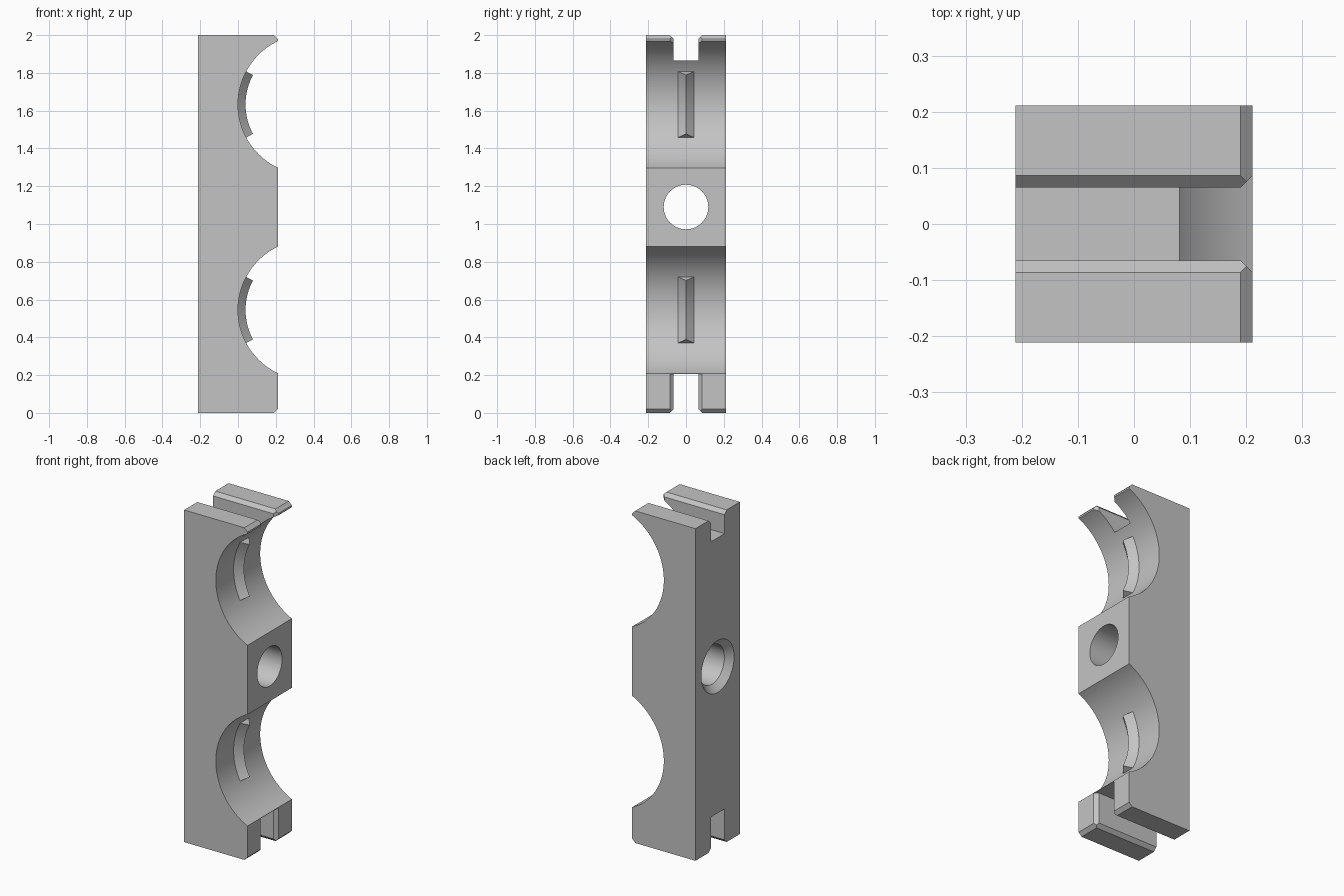
import bpy, bmesh, math

cube = bpy.data.objects.get("Cube")
if cube:
    bpy.data.objects.remove(cube, do_unlink=True)

HALF = 0.211              # half width and half depth
RADIUS = 0.372            # pipe cradle radius, tangent to x = 0
CRADLES = (0.545, 1.633)  # cradle centre heights
BEVEL = 0.021
SLOT = 0.065              # half width of the end slots

grey = bpy.data.materials.new("light_grey")
grey.use_nodes = True
grey.diffuse_color = (0.55, 0.55, 0.55, 1)
grey.node_tree.nodes["Principled BSDF"].inputs["Base Color"].default_value = (0.55, 0.55, 0.55, 1)


def loft(name, rings):
    """Closed solid skinned through equal-sized rings of points."""
    bm = bmesh.new()
    rows = [[bm.verts.new(p) for p in ring] for ring in rings]
    n = len(rows[0])
    for a, b in zip(rows, rows[1:]):
        for i in range(n):
            j = (i + 1) % n
            bm.faces.new((a[i], a[j], b[j], b[i]))
    bm.faces.new(rows[0])
    bm.faces.new(rows[-1])
    bmesh.ops.recalc_face_normals(bm, faces=bm.faces[:])
    mesh = bpy.data.meshes.new(name)
    bm.to_mesh(mesh)
    bm.free()
    mesh.materials.append(grey)
    obj = bpy.data.objects.new(name, mesh)
    bpy.context.collection.objects.link(obj)
    return obj


def activate(obj):
    bpy.ops.object.select_all(action="DESELECT")
    obj.select_set(True)
    bpy.context.view_layer.objects.active = obj


def cut(body, cutter):
    cutter.hide_render = True
    mod = body.modifiers.new("cut", "BOOLEAN")
    mod.operation = "DIFFERENCE"
    mod.solver = "EXACT"
    mod.object = cutter
    activate(body)
    bpy.ops.object.modifier_apply(modifier=mod.name)
    bpy.data.objects.remove(cutter, do_unlink=True)


# Body: side profile with two round cradles, extruded across y
profile = [(-HALF, 0), (HALF - BEVEL, 0), (HALF, BEVEL)]
sweep = math.acos((RADIUS - HALF) / RADIUS)
for zc in CRADLES:
    for i in range(49):
        a = sweep * (i / 24 - 1)
        profile.append((RADIUS - RADIUS * math.cos(a), zc + RADIUS * math.sin(a)))
profile += [(HALF, 2 - BEVEL), (HALF - BEVEL, 2), (-HALF, 2)]
body = loft("clamp_body", [[(x, y, z) for x, z in profile] for y in (-HALF, HALF)])

# End slots with bevelled mouths: (end height, inward direction, depth)
for end, d, depth in ((2, -1, 0.135), (0, 1, 0.207)):
    half = [(SLOT, depth), (SLOT, BEVEL), (SLOT + 2 * BEVEL, -BEVEL)]
    mouth = half + [(-y, t) for y, t in reversed(half)]
    cut(body, loft("slot_cutter", [[(x, y, end + d * t) for y, t in mouth] for x in (-0.5, 0.5)]))
    # Bevel on the upright slot edges at the cradle side
    half = [(0.1, SLOT - 0.01), (HALF - BEVEL - 0.01, SLOT - 0.01), (HALF + BEVEL, SLOT + 2 * BEVEL)]
    wedge = half + [(x, -y) for x, y in reversed(half)]
    cut(body, loft("slot_bevel_cutter", [[(x, y, end + d * t) for x, y in wedge] for t in (-0.1, depth)]))

# Bolt hole with a countersink on the flat back
hole = []
for x, r in ((-HALF - 0.02, 0.176), (-HALF + 0.038, 0.118), (0.5, 0.118)):
    hole.append([(x, r * math.cos(math.tau * i / 64), 1.09 + r * math.sin(math.tau * i / 64))
                 for i in range(64)])
cut(body, loft("hole_cutter", hole))

# Triangular grip ribs curved along each cradle
ribs = []
section = [(RADIUS + 0.006, -0.042), (RADIUS, -0.042), (RADIUS - 0.04, 0),
           (RADIUS, 0.042), (RADIUS + 0.006, 0.042)]
for label, zc in zip(("lower", "upper"), CRADLES):
    rings = []
    for i in range(25):
        a = math.radians(28) * (i / 12 - 1)
        rings.append([(RADIUS - r * math.cos(a), y, zc + r * math.sin(a)) for r, y in section])
    ribs.append(loft(label + "_grip_rib", rings))

for obj in [body] + ribs:
    activate(obj)
    bpy.ops.object.shade_smooth_by_angle(angle=math.radians(25))
